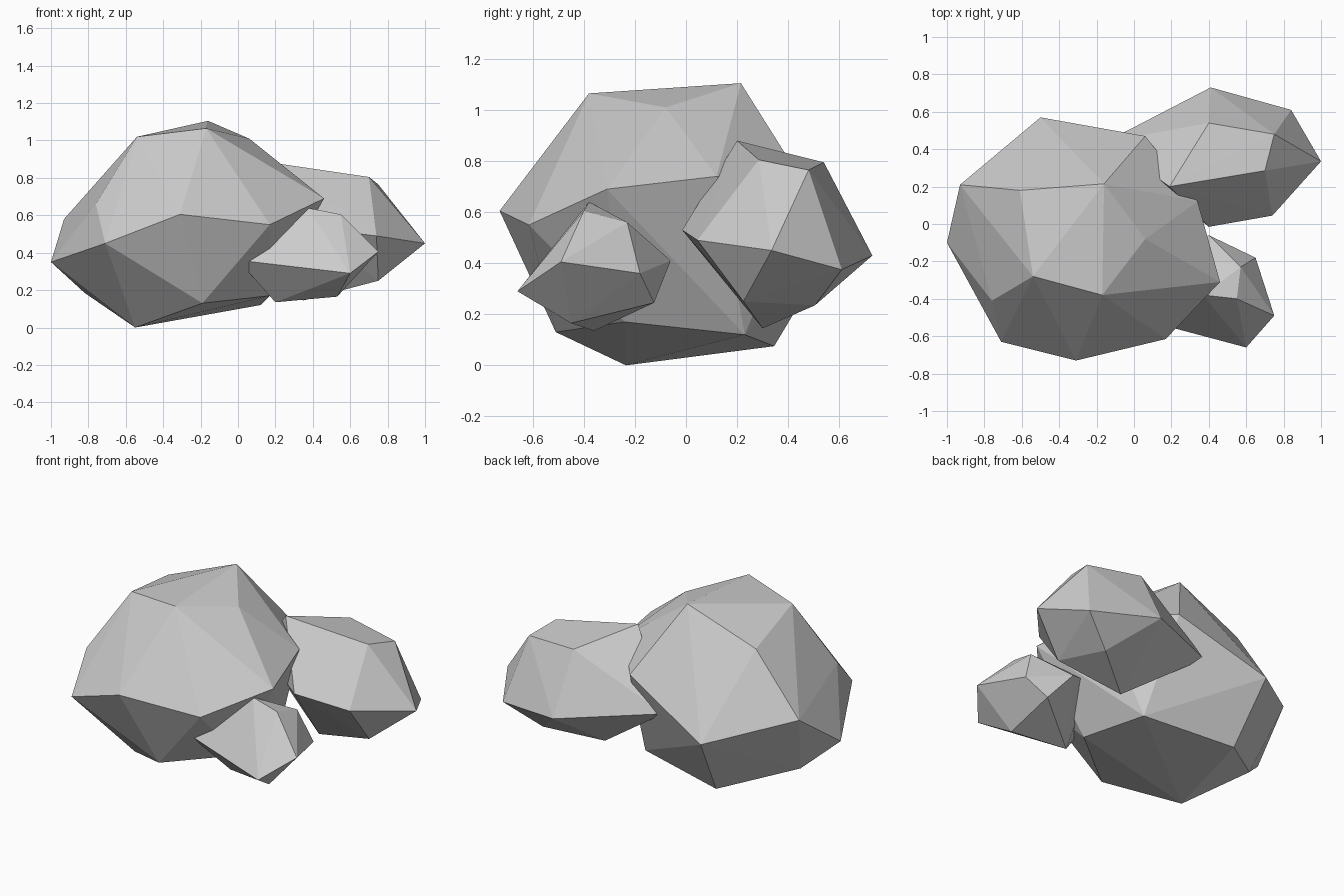
import bpy, bmesh


def rock(name, corners):
    """Faceted boulder: the convex hull stretched over a few corner points."""
    bm = bmesh.new()
    for c in corners:
        bm.verts.new(c)
    bmesh.ops.convex_hull(bm, input=bm.verts[:])
    loose = [v for v in bm.verts if not v.link_faces]
    bmesh.ops.delete(bm, geom=loose, context='VERTS')
    bmesh.ops.recalc_face_normals(bm, faces=bm.faces[:])
    mesh = bpy.data.meshes.new(name)
    bm.to_mesh(mesh)
    bm.free()
    obj = bpy.data.objects.new(name, mesh)
    bpy.context.collection.objects.link(obj)
    return obj


# Large boulder: crown, shoulders, then underside
rock("large_rock", [
    (-0.54, -0.28, 1.02), (-0.17, -0.38, 1.065), (-0.16, 0.215, 1.105),
    (0.06, -0.08, 1.01), (-0.61, 0.18, 0.93),
    (-1.0, -0.10, 0.35), (-0.93, 0.21, 0.58), (-0.76, -0.41, 0.66),
    (-0.71, -0.63, 0.45), (-0.31, -0.73, 0.605), (0.17, -0.615, 0.55),
    (0.46, -0.31, 0.69), (0.34, 0.12, 0.74), (0.06, 0.47, 0.70),
    (-0.50, 0.57, 0.45),
    (-0.19, -0.51, 0.13), (-0.55, -0.235, 0.0), (-0.82, 0.04, 0.185),
    (-0.45, 0.345, 0.075), (0.12, 0.23, 0.12), (0.17, -0.24, 0.17),
])

# Medium boulder, back right, sunk into the large one
rock("medium_rock", [
    (0.19, 0.20, 0.88), (0.70, 0.285, 0.805), (0.75, 0.48, 0.765),
    (0.40, 0.54, 0.795),
    (0.41, 0.73, 0.43), (0.84, 0.61, 0.375), (1.0, 0.335, 0.45),
    (0.74, 0.045, 0.49), (0.40, -0.015, 0.53), (-0.15, 0.44, 0.50),
    (0.75, 0.225, 0.25), (0.635, 0.505, 0.235), (0.35, 0.30, 0.145),
])

# Small boulder, front right, sunk into the large one
rock("small_rock", [
    (0.37, -0.38, 0.64), (0.55, -0.40, 0.605), (0.57, -0.23, 0.56),
    (0.75, -0.49, 0.405), (0.60, -0.66, 0.29), (0.65, -0.18, 0.36),
    (0.40, -0.06, 0.41), (0.535, -0.125, 0.245), (0.53, -0.45, 0.165),
    (0.20, -0.36, 0.135), (0.0, -0.50, 0.36), (0.20, -0.15, 0.48),
])
